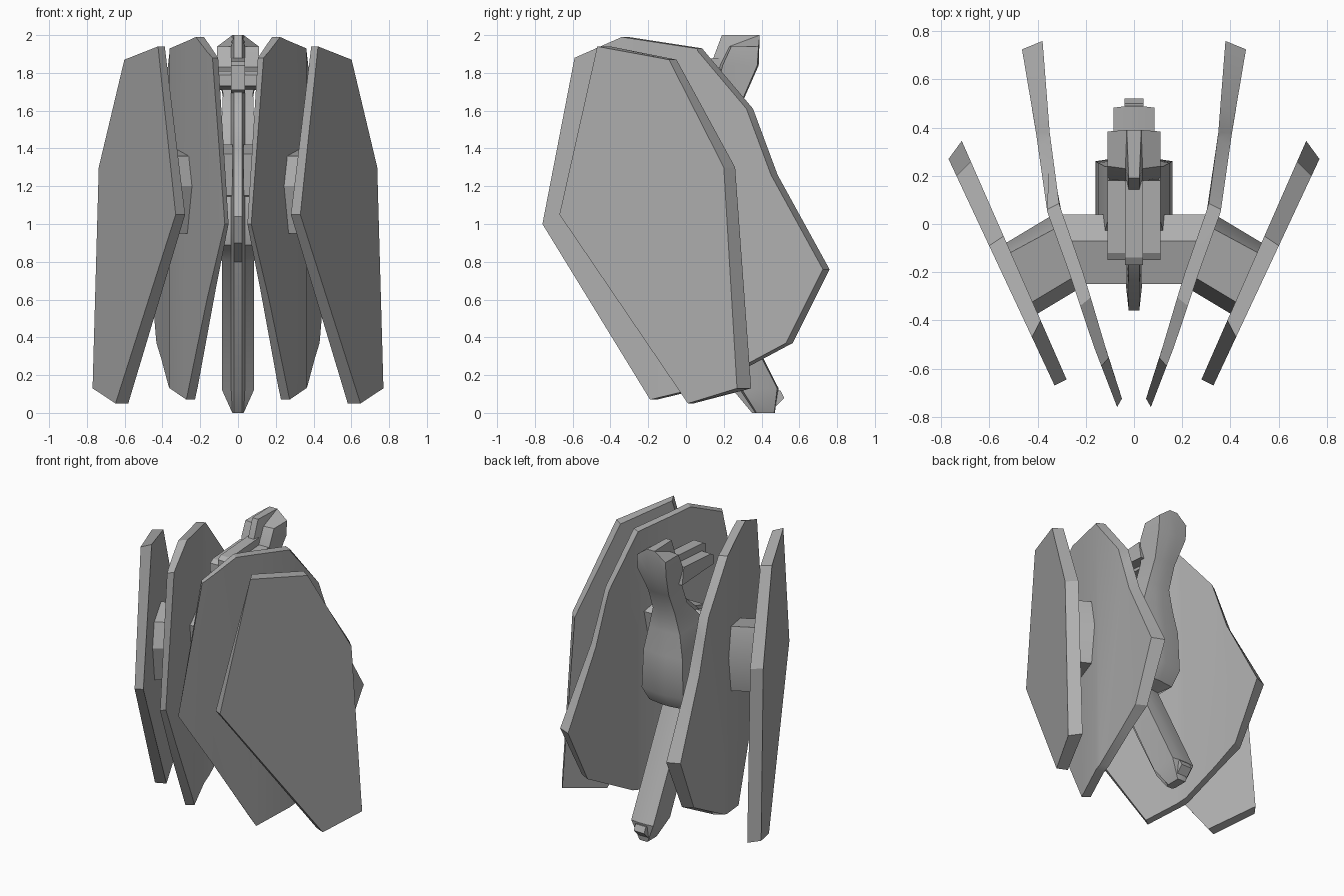
import bpy, bmesh, math
from mathutils import Vector

if "Cube" in bpy.data.objects:
    bpy.data.objects.remove(bpy.data.objects["Cube"])

grey = bpy.data.materials.new("dark_grey")
grey.diffuse_color = (.43, .43, .43, 1)
grey.use_nodes = True
grey.node_tree.nodes["Principled BSDF"].inputs["Base Color"].default_value = grey.diffuse_color


def finish(name, bm, mirror=False, angle=25):
    bmesh.ops.recalc_face_normals(bm, faces=bm.faces)
    me = bpy.data.meshes.new(name)
    bm.to_mesh(me)
    bm.free()
    me.materials.append(grey)
    ob = bpy.data.objects.new(name, me)
    bpy.context.collection.objects.link(ob)
    if mirror:
        ob.modifiers.new("mirror", 'MIRROR').use_mirror_merge = False
    bpy.ops.object.select_all(action='DESELECT')
    ob.select_set(True)
    bpy.context.view_layer.objects.active = ob
    bpy.ops.object.shade_smooth_by_angle(angle=math.radians(angle))
    return ob


def interp(table, y):
    for (y0, x0), (y1, x1) in zip(table, table[1:]):
        if y <= y1 or (y1, x1) == table[-1]:
            return x0 + (x1 - x0) * (y - y0) / (y1 - y0)


def prism(bm, a, b, xa, xb):
    va = [bm.verts.new((xa, y, z)) for y, z in a]
    vb = [bm.verts.new((xb, y, z)) for y, z in b]
    n = len(a)
    bm.faces.new(va)
    bm.faces.new(vb)
    for i in range(n):
        j = (i + 1) % n
        bm.faces.new((va[i], va[j], vb[j], vb[i]))


def panel(name, outer, inner, outer_x, inner_x, bends=()):
    """Side outlines (y, z), with the plan curve x(y) of each face."""
    bm = bmesh.new()
    prism(bm, inner, outer, 0, 1)
    for y in bends:
        bmesh.ops.bisect_plane(bm, geom=bm.verts[:] + bm.edges[:] + bm.faces[:],
                               plane_co=(0, y, 0), plane_no=(0, 1, 0), dist=1e-4)
    for v in bm.verts:
        v.co.x = interp(outer_x if v.co.x > 0.5 else inner_x, v.co.y)
    finish(name, bm, True)


# flat outer wings
panel("outer_wing",
      [(-.67, 1.05), (-.47, 1.94), (-.09, 1.87), (.2, 1.3), (.27, .13), (.01, .05)],
      [(-.645, 1.05), (-.40, 1.94), (-.05, 1.87), (.26, 1.3), (.345, .13), (.04, .05)],
      [(-.67, .33), (.27, .77)], [(-.645, .28), (.345, .715)])

# bent inner wings
outline = [(-.76, 1.0), (-.59, 1.88), (-.34, 1.99), (.05, 1.93), (.32, 1.61), (.45, 1.26),
           (.725, .76), (.53, .37), (.10, .14), (-.19, .07)]
panel("inner_wing", outline, [(y + .035, z) for y, z in outline],
      [(-.76, .07), (-.5, .17), (-.2, .27), (.05, .36), (.4, .41), (.725, .465)],
      [(-.725, .05), (-.54, .11), (-.22, .205), (.08, .31), (.38, .35), (.765, .38)],
      bends=(-.51, -.2, .06, .38))

# pads joining inner and outer wings
bm = bmesh.new()
prism(bm, [(-.27, 1.2), (-.22, 1.36), (-.02, 1.40), (.03, 1.2), (-.02, .95), (-.2, .95)],
      [(-.39, 1.2), (-.34, 1.36), (-.13, 1.40), (-.09, 1.2), (-.13, .95), (-.33, .95)], .29, .49)
for v in bm.verts:
    # seat each end on the slanted wing faces
    v.co.x += (v.co.y + (.24 if v.co.x > .4 else .12)) * .4
finish("wing_pad", bm, True)

# arms joining body and inner wings
bm = bmesh.new()
side = [(-.25, 1.37), (-.07, 1.42), (.04, 1.36), (.0, 1.12), (-.22, 1.15)]
prism(bm, side, side, .03, .31)
for v in bm.verts:
    if v.co.x > .2:
        v.co.x += min(0, v.co.y * .35)
    elif v.co.y > -.1:
        v.co.x = .03
finish("wing_arm", bm, True)

# slab reaching forward from the neck, with a raised centre rib
for name, w, lo, hi, front in (("neck_slab", .11, 1.71, 1.81, -.15), ("slab_rib", .037, 1.69, 1.86, -.17)):
    bm = bmesh.new()
    side = [(front, lo + .02), (front, hi - .02), (front + .03, hi), (.18, hi + .02), (.2, lo)]
    prism(bm, side, side, -w, w)
    finish(name, bm)

# curved body, lofted through sections:
# front (y, z), back (y, z), half width, depth of the shoulder behind the front rib
sections = [
    (.19, 1.97, .39, 1.97, .11, .2),
    (.13, 1.84, .385, 1.84, .11, .2),
    (.11, 1.70, .31, 1.67, .08, .2),
    (.06, 1.56, .25, 1.52, .085, .2),
    (-.12, 1.40, .25, 1.38, .12, .2),
    (-.25, 1.30, .27, 1.22, .15, .2),
    (-.36, 1.04, .28, .95, .16, .2),
    (-.30, .90, .22, .85, .14, .2),
    (-.10, .80, .14, .82, .085, .2),
    (.25, .12, .49, .13, .085, .15),
    (.35, .0, .47, .0, .03, .15),
]
bm = bmesh.new()
rings = []
for k, (yf, zf, yb, zb, w, f) in enumerate(sections):
    half = [(.022, 0), (min(.036, w), f), (w, f + .05), (w, .97), (.03, 1)]
    ring = []
    for s in (1, -1):
        for i, (x, t) in list(enumerate(half))[::s]:
            p = Vector((s * x, yf + (yb - yf) * t, zf + (zb - zf) * t))
            if k == 0:
                p.z += .03 if i in (0, 4) else -.03   # raised centre rib on the head
            ring.append(bm.verts.new(p))
    rings.append(ring)
for a, b in zip(rings, rings[1:]):
    for i in range(10):
        j = (i + 1) % 10
        bm.faces.new((a[i], a[j], b[j], b[i]))
for r in (rings[0], rings[-1]):
    bm.faces.new((r[0], r[4], r[5], r[9]))
    for q in (r[:5], r[5:][::-1]):
        bm.faces.new((q[0], q[1], q[4]))
        bm.faces.new(q[1:5])
finish("body", bm, angle=35)

# small heel at the foot tip
bm = bmesh.new()
side = [(.44, .11), (.50, .12), (.52, .08), (.46, .02)]
prism(bm, side, side, -.04, .04)
finish("heel", bm)
